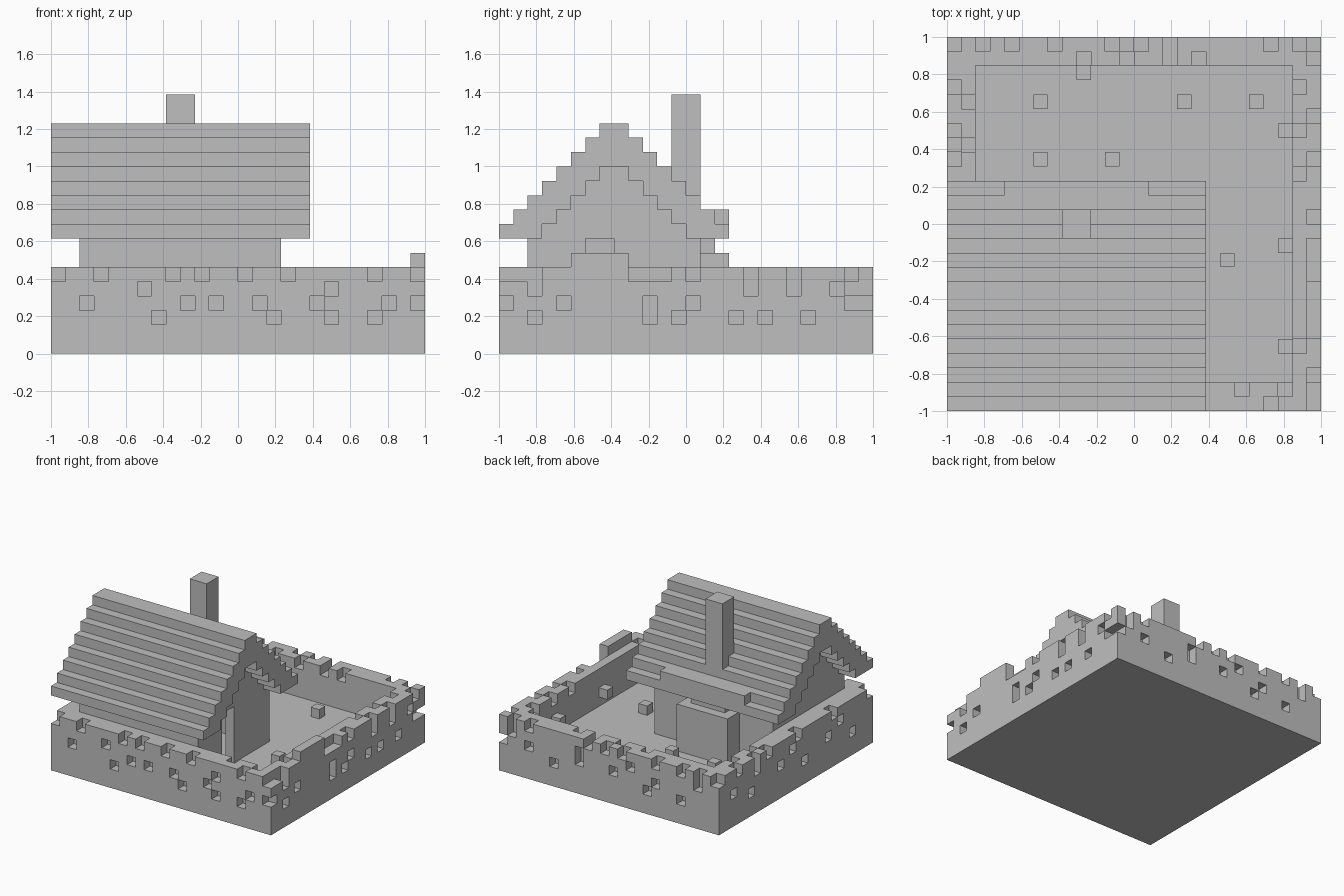
import bpy
import bmesh
from math import radians
from mathutils import Vector

if "Cube" in bpy.data.objects:
    bpy.data.objects.remove(bpy.data.objects["Cube"], do_unlink=True)

N = 26            # blocks along each side of the plot
LAST = N - 1
UNIT = 2 / N
FLOOR, WALL_TOP, EAVE = 2, 6, 8

stone = bpy.data.materials.new("plain_grey")
stone.use_nodes = True
grey = (0.52, 0.52, 0.52, 1)
stone.diffuse_color = grey
stone.node_tree.nodes["Principled BSDF"].inputs["Base Color"].default_value = grey


def block(xs, ys, zs):
    """Cells of a solid box; each argument is a (first, end) pair."""
    return {(x, y, z) for x in range(*xs) for y in range(*ys) for z in range(*zs)}


def build(name, cells):
    """Skin a set of cells with its exposed faces and merge the flat ones."""
    bm = bmesh.new()
    corners = {}

    def corner(p):
        key = tuple(round(c) for c in p)
        if key not in corners:
            corners[key] = bm.verts.new((key[0] * UNIT - 1, key[1] * UNIT - 1, key[2] * UNIT))
        return corners[key]

    for cell in sorted(cells):
        middle = Vector(cell) + Vector((0.5, 0.5, 0.5))
        for axis in range(3):
            for sign in (-1, 1):
                n = Vector((0, 0, 0))
                n[axis] = sign
                if tuple(int(c) for c in Vector(cell) + n) in cells:
                    continue
                u = Vector((0, 0, 0))
                u[(axis + 1) % 3] = 1
                v = n.cross(u)
                ring = [middle + (n + a * u + b * v) / 2
                        for a, b in ((-1, -1), (1, -1), (1, 1), (-1, 1))]
                bm.faces.new([corner(p) for p in ring])
    bmesh.ops.dissolve_limit(bm, angle_limit=radians(1), verts=bm.verts[:], edges=bm.edges[:])
    bmesh.ops.triangulate(bm, faces=[f for f in bm.faces if len(f.verts) > 4])
    mesh = bpy.data.meshes.new(name)
    bm.to_mesh(mesh)
    bm.free()
    mesh.materials.append(stone)
    obj = bpy.data.objects.new(name, mesh)
    bpy.context.collection.objects.link(obj)
    return obj


# Ground slab
build("ground_slab", block((0, N), (0, N), (0, FLOOR)))

# Courtyard wall, two blocks thick, with missing stones
side_cell = {
    "front": lambda i, depth, z: (i, depth, z),
    "back": lambda i, depth, z: (i, LAST - depth, z),
    "left": lambda i, depth, z: (LAST - depth, i, z),
    "right": lambda i, depth, z: (depth, i, z),
}
# Positions of missing outer stones per course, from the lowest to the top
missing = {
    "front": ([7, 15, 19, 22], [2, 9, 11, 14, 18, 23, 25], [6, 19],
              [0, 3, 8, 10, 13, 16, 22, 25]),
    "left": ([2, 10, 12, 16, 18, 21], [0, 4, 10, 13, 24, 25], [2, 17, 20, 23],
             [2, 9, 10, 11, 13, 17, 20, 24]),
    "back": ([4, 8, 19], [7, 12, 16, 22], [2, 10, 16, 24],
             [0, 2, 4, 7, 11, 13, 15, 22, 24]),
    "right": ([3, 11, 20], [7, 15, 23], [5, 13, 19], [0, 6, 12, 17, 19, 22]),
}
# Positions of missing inner stones in the top course
missing_inner = {"front": [20, 23, 25], "left": [4, 16, 19, 22],
                 "back": [9, 12, 15, 17], "right": [18, 21]}

wall = block((0, N), (0, N), (FLOOR, WALL_TOP))
wall -= block((2, N - 2), (2, N - 2), (FLOOR, WALL_TOP))
for side, courses in missing.items():
    for step, positions in enumerate(courses):
        wall -= {side_cell[side](i, 0, FLOOR + step) for i in positions}
    wall -= {side_cell[side](i, 1, WALL_TOP - 1) for i in missing_inner[side]}
# Raised stretch opposite the door, and stones jutting inwards
wall |= block((LAST, N), (5, 9), (WALL_TOP, WALL_TOP + 1))
wall |= {side_cell["left"](i, 2, 3) for i in (4, 11, 19)}
wall.add(side_cell["back"](9, 2, 3))
build("courtyard_wall", wall)

# Loose stones on the floor
for x, y in ((6, 21), (16, 21), (21, 21), (6, 17), (11, 17), (19, 10)):
    build("loose_stone", {(x, y, FLOOR)})


# Stepped roof profile, mirrored about the ridge
def roof_step(y):
    return min(y, 15 - y)


def roof_underside(y):
    return max(EAVE, roof_step(y) + 6)


# House walls with gables and a doorway
house = set()
for y in range(2, 14):
    gable = (FLOOR, roof_underside(y))
    house |= block((2, 3), (y, y + 1), gable) | block((15, 16), (y, y + 1), gable)
for y in (2, 13):
    house |= block((2, 16), (y, y + 1), (FLOOR, EAVE))
house -= block((15, 16), (6, 8), (FLOOR, EAVE))
build("house_walls", house)

# Roof, with a lifted eave above the oven
roof = set()
for y in range(16):
    roof |= block((0, 18), (y, y + 1), (roof_underside(y), roof_step(y) + 9))
roof |= block((4, 14), (15, 16), (9, 10))
build("roof", roof)

# Oven against the back wall and its chimney
build("oven", block((6, 12), (14, 16), (FLOOR, 7)) | block((7, 11), (14, 15), (7, EAVE)))
build("chimney", block((8, 10), (12, 14), (EAVE, 18)))
